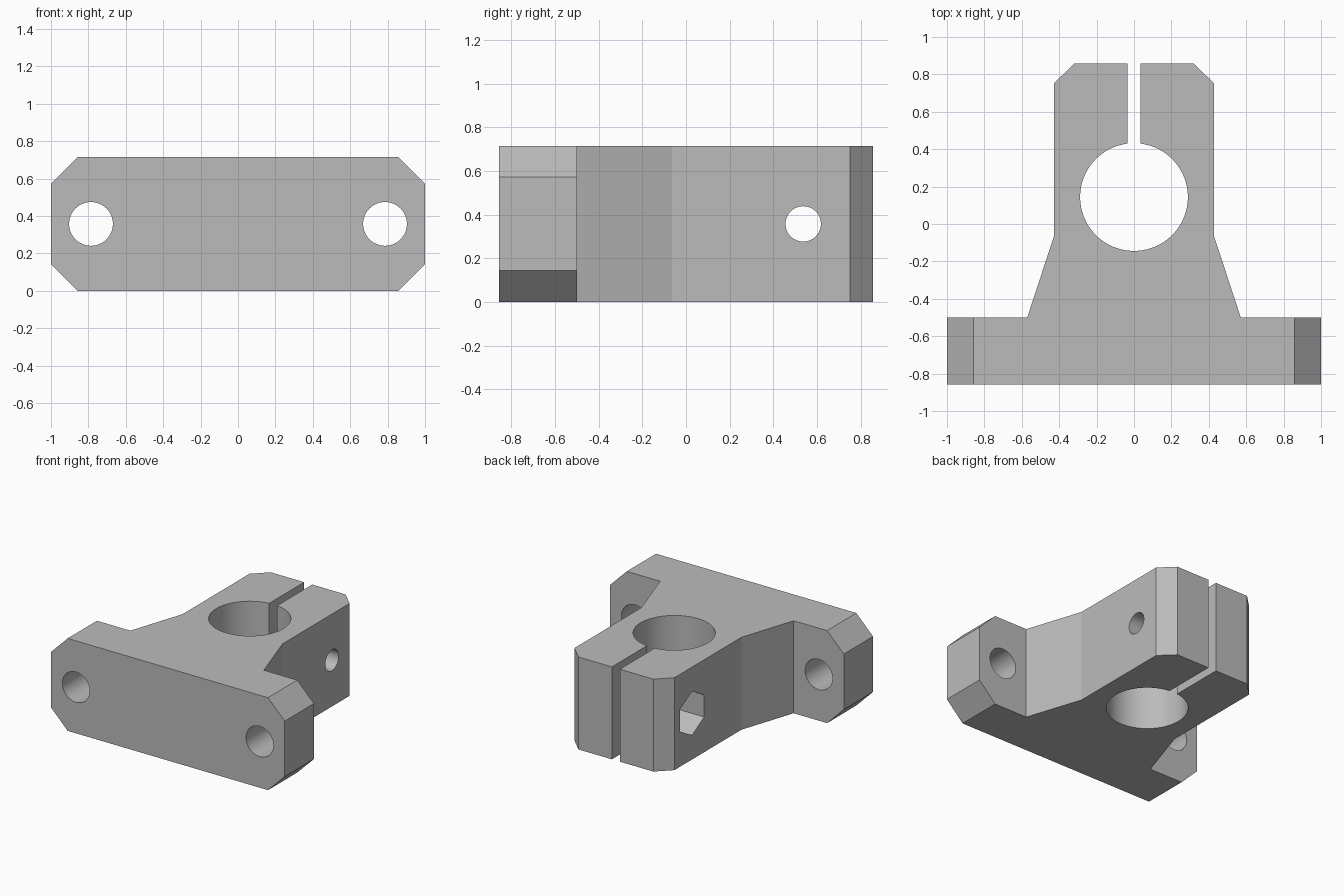
import bpy, bmesh, math
from mathutils import Matrix, Vector

cube = bpy.data.objects.get("Cube")
if cube:
    bpy.data.objects.remove(cube, do_unlink=True)

HEIGHT, MID = 0.715, 0.3575
BORE_Y, BOLT_Y = 0.144, 0.537

grey = bpy.data.materials.new("plain grey")
grey.use_nodes = True
colour = (0.5, 0.5, 0.5, 1)
grey.diffuse_color = colour
grey.node_tree.nodes["Principled BSDF"].inputs["Base Color"].default_value = colour


def prism(name, outline, low, high, turn=Matrix()):
    """Extrude a flat outline from low to high along z, then turn it."""
    bm = bmesh.new()
    face = bm.faces.new([bm.verts.new((x, y, low)) for x, y in outline])
    top = bmesh.ops.extrude_face_region(bm, geom=[face])["geom"]
    bmesh.ops.translate(bm, vec=(0, 0, high - low),
                        verts=[v for v in top if isinstance(v, bmesh.types.BMVert)])
    bmesh.ops.transform(bm, matrix=turn, verts=bm.verts)
    bmesh.ops.recalc_face_normals(bm, faces=bm.faces)
    mesh = bpy.data.meshes.new(name)
    bm.to_mesh(mesh)
    bm.free()
    mesh.materials.append(grey)
    obj = bpy.data.objects.new(name, mesh)
    bpy.context.collection.objects.link(obj)
    return obj


def ring(cx, cy, radius, sides, start=0.0):
    return [(cx + radius * math.cos(start + math.tau * i / sides),
             cy + radius * math.sin(start + math.tau * i / sides)) for i in range(sides)]


def mirrored(half):
    return half + [(-x, y) for x, y in reversed(half)]


def combine(target, tool, operation):
    tool.hide_render = True
    mod = target.modifiers.new(tool.name, 'BOOLEAN')
    mod.operation, mod.solver, mod.object = operation, 'EXACT', tool
    bpy.context.view_layer.objects.active = target
    bpy.ops.object.modifier_apply(modifier=mod.name)
    bpy.data.objects.remove(tool, do_unlink=True)


# Local z to world y (outline is x, z) and local z to world x (outline is y, z)
along_y = Matrix(((1, 0, 0), (0, 0, 1), (0, 1, 0))).to_4x4()
along_x = Matrix(((0, 0, 1), (1, 0, 0), (0, 1, 0))).to_4x4()

# Plan shape: mounting flange, tapering neck and chamfered clamp jaws
plan = mirrored([(1, -0.857), (1, -0.5), (0.571, -0.5), (0.428, -0.065),
                 (0.428, 0.752), (0.32, 0.857)])
bracket = prism("shaft_clamp_bracket", plan, -0.1, HEIGHT + 0.1)

# Front shape: clipped flange corners
front = mirrored([(0.857, 0), (1, 0.143), (1, HEIGHT - 0.143), (0.857, HEIGHT)])
combine(bracket, prism("flange_outline", front, -1.2, 1.2, along_y), 'INTERSECT')

# Shaft bore and clamping slot
combine(bracket, prism("shaft_bore", ring(0, BORE_Y, 0.288, 96), -0.2, 1), 'DIFFERENCE')
slot = mirrored([(0.034, BORE_Y), (0.034, 1)])
combine(bracket, prism("clamp_slot", slot, -0.2, 1), 'DIFFERENCE')

# Mounting holes through the flange
for side in (-1, 1):
    hole = ring(side * 0.786, MID, 0.117, 64)
    combine(bracket, prism("mounting_hole", hole, -1, -0.3, along_y), 'DIFFERENCE')

# Clamp bolt hole with a hexagonal nut pocket on one side
bolt = ring(BOLT_Y, MID, 0.081, 64)
combine(bracket, prism("bolt_hole", bolt, -0.6, 0.6, along_x), 'DIFFERENCE')
nut = ring(BOLT_Y, MID, 0.17, 6, math.pi / 2)
combine(bracket, prism("nut_pocket", nut, -0.6, -0.2, along_x), 'DIFFERENCE')

bpy.ops.object.select_all(action='DESELECT')
bracket.select_set(True)
bpy.context.view_layer.objects.active = bracket
bpy.ops.object.shade_smooth_by_angle(angle=math.radians(15))
